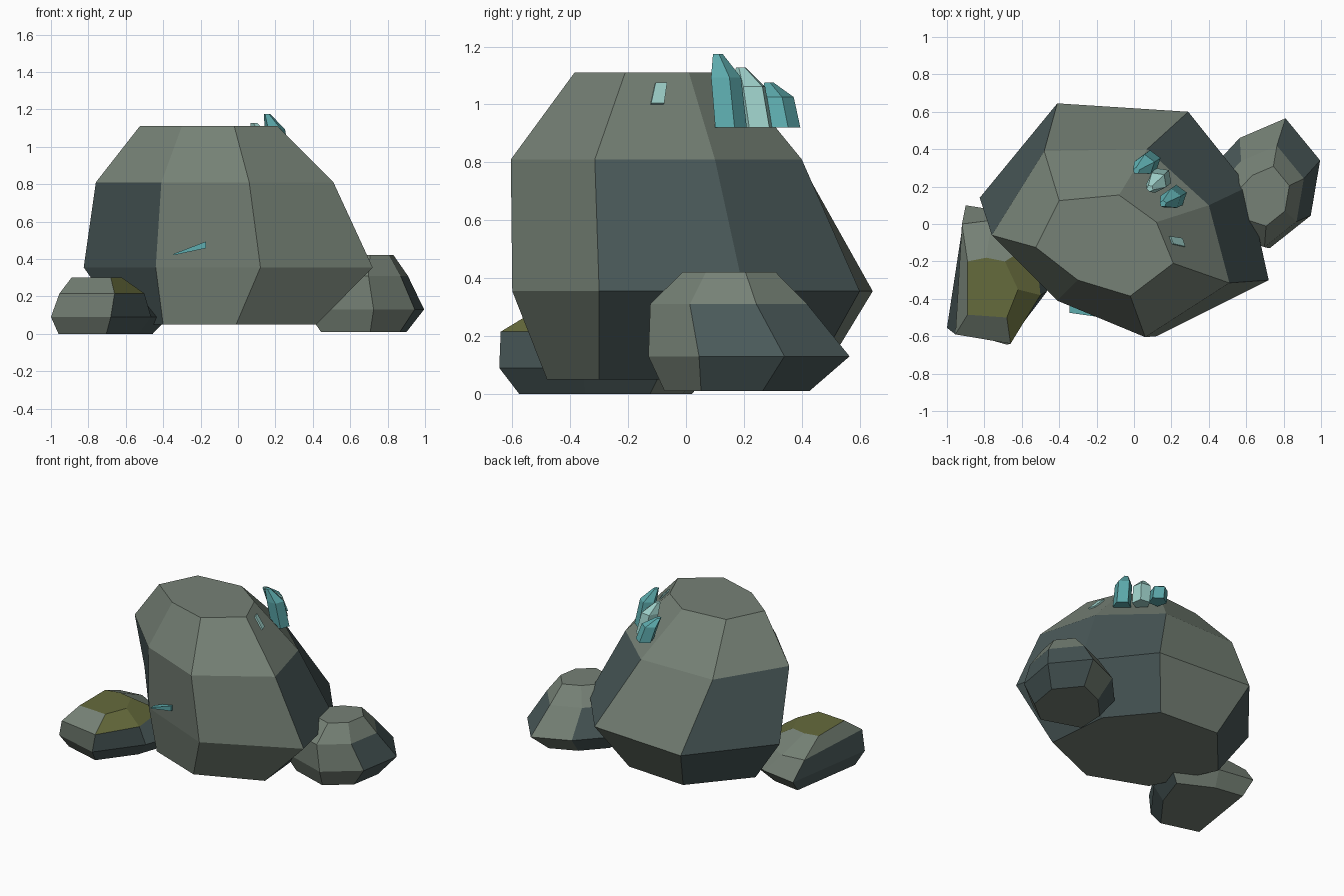
import bpy
import bmesh
from math import cos, sin, pi
from mathutils import Vector

old_cube = bpy.data.objects.get("Cube")
if old_cube:
    bpy.data.objects.remove(old_cube, do_unlink=True)


def make_material(name, red, green, blue):
    material = bpy.data.materials.new(name)
    material.use_nodes = True
    colour = (red, green, blue, 1)
    material.diffuse_color = colour
    material.node_tree.nodes["Principled BSDF"].inputs["Base Color"].default_value = colour
    return material


stone = make_material("grey green stone", .18, .22, .18)
slate = make_material("dark blue grey stone", .068, .1, .1)
moss = make_material("olive moss", .13, .145, .045)
teal = make_material("teal crystal", .11, .41, .42)
pale = make_material("pale crystal", .35, .65, .6)


def flat_ring(points, height):
    """Horizontal ring of corners at one height."""
    return [Vector((x, y, height)) for x, y in points]


def shrink(points, factor, centre):
    """Scale a horizontal outline towards a fixed point."""
    cx, cy = centre
    return [(cx + (x - cx) * factor, cy + (y - cy) * factor) for x, y in points]


def circle(centre, radius, sides, turn):
    cx, cy = centre
    angles = [turn + 2 * pi * i / sides for i in range(sides)]
    return [(cx + radius * cos(a), cy + radius * sin(a)) for a in angles]


def loft(name, rings, materials, paint=None):
    """Join successive rings into a closed, flat-faced solid.
    paint(band, normal) chooses the material slot; the top cap is the last band."""
    mesh = bpy.data.meshes.new(name)
    bm = bmesh.new()
    rows = [[bm.verts.new(point) for point in ring] for ring in rings]
    bm.faces.new(list(reversed(rows[0])))
    bands = {bm.faces.new(rows[-1]): len(rows) - 1}
    for band, (lower, upper) in enumerate(zip(rows, rows[1:])):
        count = len(lower)
        for side in range(count):
            following = (side + 1) % count
            face = bm.faces.new((lower[side], lower[following],
                                 upper[following], upper[side]))
            bands[face] = band
    bmesh.ops.recalc_face_normals(bm, faces=bm.faces)
    bm.normal_update()
    if paint:
        for face, band in bands.items():
            face.material_index = paint(band, face.normal)
    bm.to_mesh(mesh)
    bm.free()
    for material in materials:
        mesh.materials.append(material)
    obj = bpy.data.objects.new(name, mesh)
    bpy.context.scene.collection.objects.link(obj)


# Lower faces turned sideways are slate, the rest plain stone
def slate_sides(band, normal):
    return 1 if band < 2 and abs(normal.x) > abs(normal.y) else 0


# Moss covers the cap and the upper faces on one side
def moss_and_slate(band, normal):
    if band == 3 or (band == 2 and normal.x > .35):
        return 2
    return slate_sides(band, normal)


# Main seven-sided boulder
foot = [(-.01, -.48), (.42, -.3), (.38, .14), (.14, .43), (-.3, .46), (-.61, .1), (-.4, -.33)]
waist = [(.12, -.6), (.72, -.3), (.61, .2), (.29, .6), (-.41, .645), (-.825, .14), (-.44, -.36)]
shoulder = [(.06, -.605), (.51, -.315), (.4, .1), (.07, .4), (-.48, .39), (-.76, -.06), (-.41, -.41)]
crown = [(-.02, -.385), (.21, -.21), (.12, .01), (-.08, .155), (-.4, .125), (-.525, -.125), (-.3, -.3)]
loft("main_boulder",
     [flat_ring(foot, .05), flat_ring(waist, .355),
      flat_ring(shoulder, .81), flat_ring(crown, 1.11)],
     [stone, slate], slate_sides)

# Small bare rock on the left
outline = [(.725, -.13), (.945, .045), (.995, .34), (.81, .565), (.565, .46), (.37, .25), (.36, -.01)]
loft("left_rock",
     [flat_ring(shrink(outline, .72, (.66, .07)), .01),
      flat_ring(outline, .13),
      flat_ring(shrink(outline, .78, (.6, -.1)), .31),
      flat_ring(shrink(outline, .46, (.69, .09)), .422)],
     [stone, slate], slate_sides)

# Small mossy rock on the right
outline = [(-1, -.555), (-.68, -.645), (-.465, -.36), (-.37, -.08), (-.65, .06), (-.9, .1)]
upper = [(-.955, -.59), (-.66, -.64), (-.5, -.38), (-.53, -.1), (-.76, .02), (-.92, 0)]
top = [(-.89, -.485), (-.68, -.5), (-.62, -.35), (-.69, -.2), (-.79, -.18), (-.89, -.2)]
loft("mossy_rock",
     [flat_ring(shrink(outline, .8, (-.8, -.3)), 0), flat_ring(outline, .09),
      flat_ring(upper, .215), flat_ring(top, .3)],
     [stone, slate, moss], moss_and_slate)


# Row of leaning crystals on the boulder's shoulder
def crystal(name, base, tip, height, turn, material):
    base, tip = Vector(base), Vector(tip)
    middle = base.lerp(tip, .4)
    low = .92
    bend = low + (height - low) * .68
    loft(name,
         [flat_ring(circle(base, .06, 5, turn), low),
          flat_ring(circle(middle, .057, 5, turn), bend),
          flat_ring(circle(tip, .018, 5, turn), height)],
         [material])


crystal("large_crystal", (.225, .15), (.155, .108), 1.175, .3, teal)
crystal("middle_crystal", (.145, .245), (.085, .19), 1.128, .8, pale)
crystal("small_crystal", (.085, .335), (.012, .285), 1.075, .3, teal)

# Flat crystal chip lying on the upper left slope
normal = Vector((.725, .3, .625))
chip = [Vector(p) for p in ((.275, -.12, 1.005), (.26, -.075, 1.005),
                            (.195, -.065, 1.075), (.21, -.105, 1.075))]
loft("crystal_chip", [[p - normal * .02 for p in chip], chip], [pale])


# Thin wedge-shaped shard poking out of the front
def shard_end(x, front, back, low, high):
    return [Vector((x, y, z)) for y, z in
            ((front, low), (front, high), (back, high), (back, low))]


loft("front_shard",
     [shard_end(-.17, -.5, -.43, .458, .494), shard_end(-.345, -.475, -.435, .42, .427)],
     [teal])
